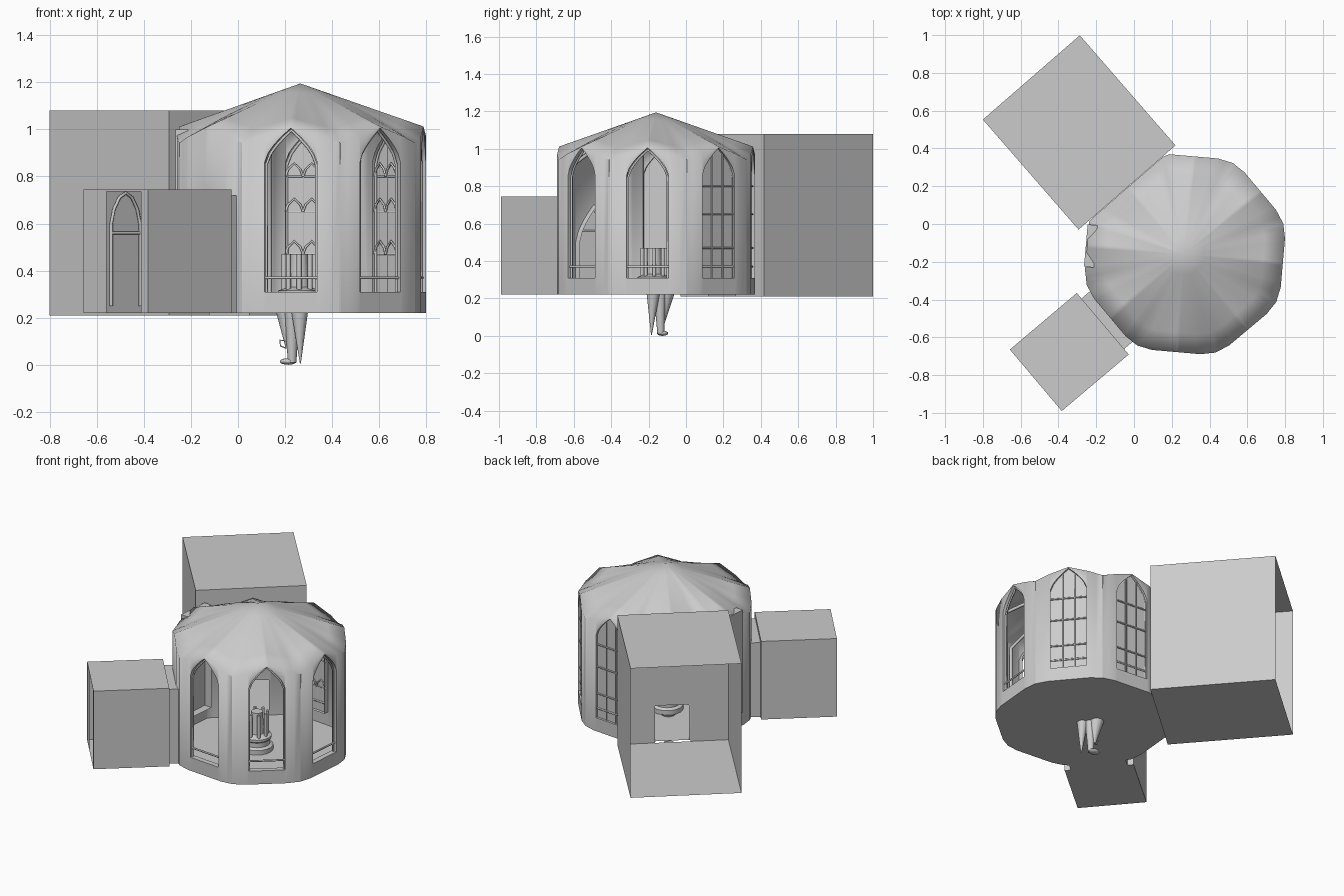
import bpy, bmesh, math
from mathutils import Vector

if "Cube" in bpy.data.objects:
    bpy.data.objects.remove(bpy.data.objects["Cube"])

CX, CY, BASE = 0.27, -0.16, 0.22
HALF, RW, RC = 0.2105, 0.52, 0.503       # half bay, window plane, corner plane
APEX = Vector((0.265, CY, 1.195))
ANG = [math.radians(-95 + 45 * k) for k in range(8)]
BIG, POR = math.radians(131), math.radians(220.2)   # annex and porch directions
FLAT = 0.466                             # chamber side cut flat against the annex


def raw(a, r, u, z):
    """Point in a bay: r outward, u sideways, z up."""
    c, s = math.cos(a), math.sin(a)
    return Vector((CX + r * c - u * s, CY + r * s + u * c, z))


def at(a, r, u, z, flat=FLAT):
    """Bay point, pushed back where it would cross the annex wall."""
    p = raw(a, r, u, z)
    d = Vector((math.cos(BIG), math.sin(BIG), 0))
    return p - d * max(0, (p - Vector((CX, CY, z))).dot(d) - flat)


def mesh(name, faces, smooth=None):
    bm = bmesh.new()
    for f in faces:
        bm.faces.new([bm.verts.new(p) for p in f])
    bmesh.ops.remove_doubles(bm, verts=bm.verts, dist=0.0005)
    bmesh.ops.recalc_face_normals(bm, faces=bm.faces)
    me = bpy.data.meshes.new(name)
    bm.to_mesh(me)
    bm.free()
    ob = bpy.data.objects.new(name, me)
    bpy.context.collection.objects.link(ob)
    if smooth:
        bpy.ops.object.select_all(action='DESELECT')
        ob.select_set(True)
        bpy.context.view_layer.objects.active = ob
        bpy.ops.object.shade_smooth_by_angle(angle=math.radians(smooth))
    return ob


def tubes(name, paths, radius):
    cu = bpy.data.curves.new(name, 'CURVE')
    cu.dimensions, cu.bevel_depth, cu.bevel_resolution = '3D', radius, 1
    cu.use_fill_caps = True
    for pts in paths:
        sp = cu.splines.new('POLY')
        sp.points.add(len(pts) - 1)
        for p, q in zip(sp.points, pts):
            p.co = (*q, 1)
    ob = bpy.data.objects.new(name, cu)
    bpy.context.collection.objects.link(ob)
    return ob


def lathe(name, profile, x, y, n=20):
    ring = lambda i: [Vector((x + r * math.cos(i * math.tau / n), y + r * math.sin(i * math.tau / n), z))
                      for r, z in profile]
    faces = []
    for i in range(n):
        a, b = ring(i), ring(i + 1)
        faces += [(a[j], b[j], b[j + 1], a[j + 1]) for j in range(len(profile) - 1)]
    return mesh(name, faces, 40)


def wall_r(u):
    return RW if abs(u) <= 0.13 else RW + (RC - RW) * (abs(u) - 0.13) / (HALF - 0.13)


def eave(u):
    return 1.012 - 0.07 * abs(u) / HALF


def arch(u, w, spring, top):
    return spring + (top - spring) * max(0, 1 - abs(u) / w) ** 0.65


# Openings per bay: half width, sill, spring, top
WINDOW = (0.112, 0.31, 0.86, 1.005)
BAYS = [WINDOW] * 5 + [(0.11, BASE, 0.455, 0.46), WINDOW, (0.125, BASE, 0.5, 0.7)]

# Octagonal walls with pointed openings and reveals
shell, reveals, rim = [], [], []
for a, (w, sill, spring, top) in zip(ANG, BAYS):
    mid = [-w + 2 * w * i / 16 for i in range(17)]
    us = [-HALF, -0.17, -0.13] + mid + [0.13, 0.17, HALF]
    P = lambda q, z: at(a, wall_r(q), q, z)
    for u, v in zip(us, us[1:]):
        if max(abs(u), abs(v)) > w + 1e-6:
            shell.append((P(u, BASE), P(v, BASE), P(v, eave(v)), P(u, eave(u))))
        else:
            shell.append((P(u, arch(u, w, spring, top)), P(v, arch(v, w, spring, top)),
                          P(v, eave(v)), P(u, eave(u))))
            if sill > BASE:
                shell.append((P(u, BASE), P(v, BASE), P(v, sill), P(u, sill)))
    rim += [P(u, eave(u)) for u in us[:-1]]
    if a == ANG[5]:
        continue
    edge = [(-w, sill)] + [(u, arch(u, w, spring, top)) for u in mid] + [(w, sill)]
    if sill > BASE:
        edge.append(edge[0])
    reveals += [(at(a, RW, u, z), at(a, RW, v, y), at(a, RW - 0.035, v, y), at(a, RW - 0.035, u, z))
                for (u, z), (v, y) in zip(edge, edge[1:])]
mesh("opening_reveals", reveals, 40)


# Umbrella vault, smooth with the walls
def roof_pt(p, t):
    q = p.lerp(APEX, t)
    q.z += 0.3 * (1.012 - p.z) * math.sin(math.pi * t)
    return q


n, steps = len(rim), 5
for i in range(n):
    p, q = rim[i], rim[(i + 1) % n]
    for s in range(steps):
        t0, t1 = s / steps, (s + 1) / steps
        f = [roof_pt(p, t0), roof_pt(q, t0)]
        f += [APEX] if s == steps - 1 else [roof_pt(q, t1), roof_pt(p, t1)]
        shell.append(f)
mesh("chamber_walls_and_vault", shell, 85)
mesh("chamber_floor", [[Vector((p.x, p.y, BASE)) for p in rim]])

# Corner shafts rising into the vault ribs, kept inside the shell
ribs = []
for a in ANG:
    c = a + math.pi / 8
    eaves = at(c, 0.522, 0, 0.92, FLAT - 0.02)
    down = Vector((0, 0, -0.022))
    ribs.append([Vector((eaves.x, eaves.y, BASE)), eaves + down]
                + [roof_pt(eaves, t / 8) + down for t in range(1, 9)])
tubes("shafts_and_ribs", ribs, 0.01)

# Window tracery, rails and glazing
bars, rails = [], []
for k in range(5):
    a, (w, sill, spring, top) = ANG[k], WINDOW
    half = [-w + w * i / 6 for i in range(13)]
    rails.append([at(a, 0.505, -w, 0.37), at(a, 0.505, w, 0.37)])
    rails.append([at(a, 0.5, -w * 0.95, sill)]
                 + [at(a, 0.5, u * 0.95, arch(u, w, spring, top) - 0.01) for u in half]
                 + [at(a, 0.5, w * 0.95, sill)])
    if k < 3:
        continue
    for u in (-w / 3, w / 3):
        bars.append([at(a, 0.508, u, sill), at(a, 0.508, u, arch(u, w, spring, top))])
    for z in (0.47, 0.65, 0.8):
        bars.append([at(a, 0.508, -w, z), at(a, 0.508, w, z)])
        for c in (-2 * w / 3, 0, 2 * w / 3):
            bars.append([at(a, 0.497, c + d * w / 3, z + h) for d, h in
                         ((-1, 0), (-0.7, 0.03), (0, 0.055), (0.7, 0.03), (1, 0))])
    outline = [(-w, sill)] + [(u, arch(u, w, spring, top)) for u in half] + [(w, sill)]
    mesh("window_glass", [[at(a, 0.505, u, z) for u, z in outline]])
tubes("window_tracery", bars, 0.005)
tubes("window_rails", rails, 0.006)


def panel_box(name, a, r0, r1, w, z0, z1, skip=()):
    """Box in bay coordinates with named sides left out."""
    g = {(i, j, k): raw(a, r, u, z) for i, r in enumerate((r0, r1))
         for j, u in enumerate((-w, w)) for k, z in enumerate((z0, z1))}
    quad = lambda ax, v: [g[tuple(c[:ax] + (v,) + c[ax:])] for c in ((0, 0), (1, 0), (1, 1), (0, 1))]
    sides = {"inner": (0, 0), "outer": (0, 1), "left": (1, 0), "right": (1, 1), "floor": (2, 0), "roof": (2, 1)}
    return mesh(name, [quad(*v) for s, v in sides.items() if s not in skip])


def wall_with_gap(name, a, r, w, z0, z1, gap, gap_top):
    Q = lambda u, v, z, y: [raw(a, r, u, z), raw(a, r, v, z), raw(a, r, v, y), raw(a, r, u, y)]
    mesh(name, [Q(-w, gap[0], z0, z1), Q(gap[1], w, z0, z1), Q(gap[0], gap[1], gap_top, z1)])


# Blind window niche on the west side
panel_box("blind_niche", ANG[6], 0.475, 0.527, 0.112, 0.31, 1.0, ("inner",))

# Large annex, open at the far end, door to the chamber
panel_box("large_annex", BIG, 0.468, 1.24, 0.34, 0.21, 1.08, ("outer", "inner"))
wall_with_gap("large_annex_door_wall", BIG, 0.468, 0.34, 0.21, 1.08, (-0.11, 0.11), 0.46)

# Small porch with open front and connecting passage
panel_box("porch", POR, 0.57, 1.034, 0.213, BASE, 0.745, ("inner", "outer"))
wall_with_gap("porch_inner_wall", POR, 0.57, 0.213, BASE, 0.745, (-0.13, 0.13), 0.7)
wall_with_gap("porch_front_wall", POR, 1.033, 0.213, BASE, 0.745, (-0.06, 0.165), 0.735)
panel_box("passage", POR, 0.49, 0.572, 0.175, BASE, 0.72, ("inner", "outer"))

# Pointed portal relief on the porch side walls
portal = [(-0.08, 0.25), (-0.08, 0.6), (-0.065, 0.66), (-0.035, 0.71), (0, 0.73),
          (0.035, 0.71), (0.065, 0.66), (0.08, 0.6), (0.08, 0.25)]
tubes("porch_portal", [[raw(POR, 0.805 + r, s * 0.205, z) for r, z in portal] for s in (-1, 1)]
      + [[raw(POR, 0.805 + d, s * 0.205, 0.56) for d in (-0.08, 0.08)] for s in (-1, 1)], 0.007)

# Central pedestal with clustered columns
lathe("pedestal_base", [(0, 0.22), (0.1, 0.22), (0.1, 0.25), (0.08, 0.26), (0.08, 0.29), (0.09, 0.30),
                        (0.09, 0.315), (0.045, 0.33), (0.035, 0.47), (0, 0.47)], 0.26, -0.17)
tubes("pedestal_columns", [[(0.26 + 0.065 * math.cos(i * math.tau / 8), -0.17 + 0.065 * math.sin(i * math.tau / 8), z)
                            for z in (0.31, 0.47)] for i in range(8)], 0.011)


# Statue drapery and leg below the floor
def spike(name, top, tip, r, r2=0.002, n=12):
    top, tip = Vector(top), Vector(tip)
    ring = lambda c, q: [c + Vector((q * math.cos(i * math.tau / n), q * math.sin(i * math.tau / n), 0))
                         for i in range(n)]
    A, B = ring(top, r), ring(tip, r2)
    mesh(name, [(A[i], A[(i + 1) % n], B[(i + 1) % n], B[i]) for i in range(n)] + [B], 50)


spike("drapery_front", (0.262, -0.175, 0.23), (0.265, -0.185, 0.005), 0.036)
spike("drapery_back", (0.205, -0.105, 0.23), (0.215, -0.125, 0.07), 0.045, 0.012)
spike("leg", (0.23, -0.14, 0.23), (0.23, -0.135, 0.01), 0.033, 0.018)
bpy.ops.mesh.primitive_uv_sphere_add(segments=12, ring_count=8, radius=1, location=(0.213, -0.125, 0.014))
foot = bpy.context.object
foot.name = "foot"
foot.scale = (0.036, 0.03, 0.014)
bpy.ops.object.shade_smooth()
tubes("hook", [[(0.21, -0.13, 0.10), (0.178, -0.13, 0.105), (0.18, -0.13, 0.08), (0.205, -0.13, 0.07)]], 0.003)
